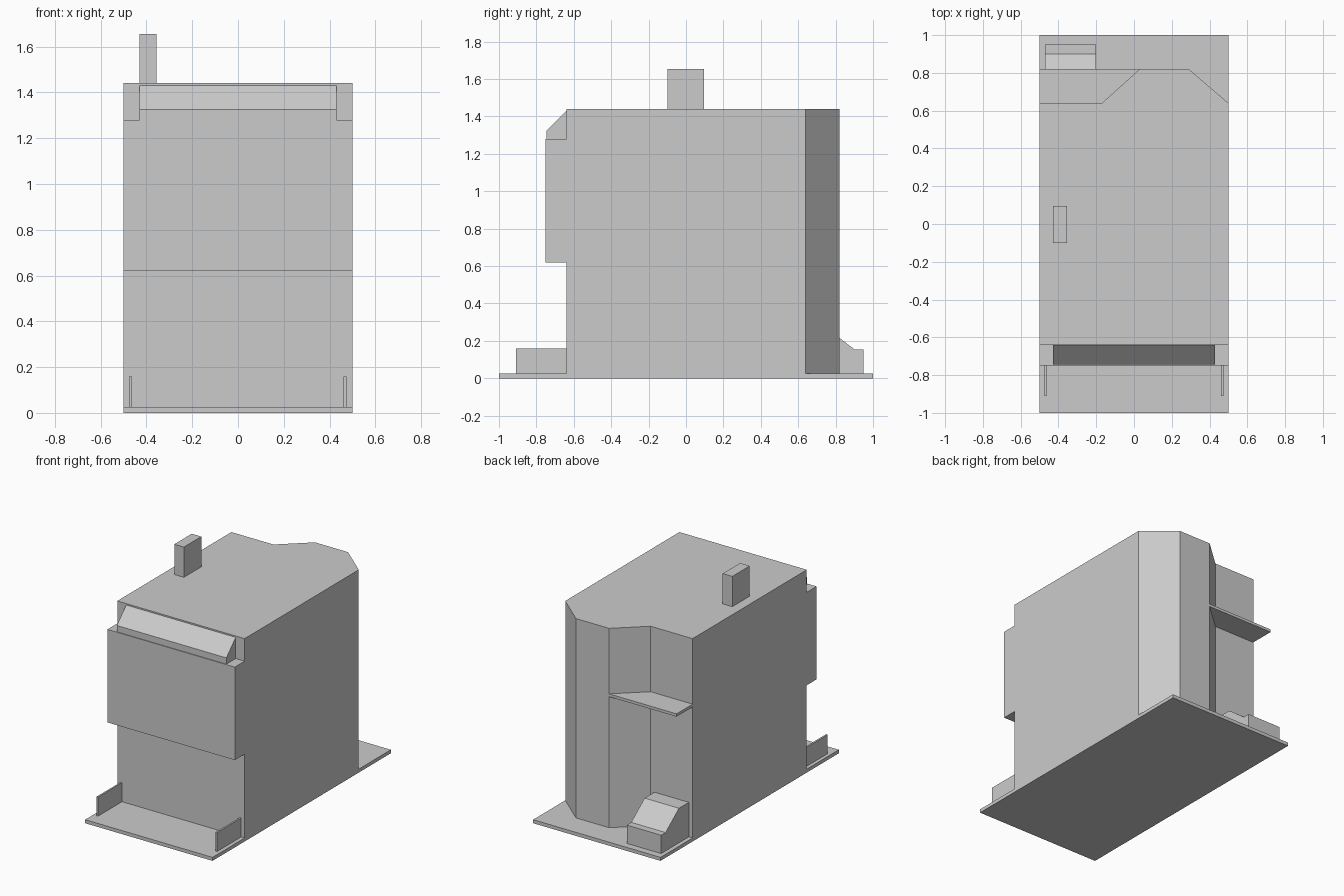
import bpy, bmesh
from mathutils import Vector

default = bpy.data.objects.get("Cube")
if default:
    bpy.data.objects.remove(default, do_unlink=True)

# One plain material for the whole building
COLOUR = (0.6, 0.6, 0.6, 1)
grey = bpy.data.materials.new("light grey")
grey.use_nodes = True
grey.diffuse_color = COLOUR
grey.node_tree.nodes["Principled BSDF"].inputs["Base Color"].default_value = COLOUR


def prism(name, points, offset):
    """Extrude a planar outline along an offset into a solid."""
    bm = bmesh.new()
    face = bm.faces.new([bm.verts.new(p) for p in points])
    moved = bmesh.ops.extrude_face_region(bm, geom=[face], use_keep_orig=True)["geom"]
    bmesh.ops.translate(bm, vec=Vector(offset),
                        verts=[g for g in moved if isinstance(g, bmesh.types.BMVert)])
    bmesh.ops.recalc_face_normals(bm, faces=bm.faces)
    mesh = bpy.data.meshes.new(name)
    bm.to_mesh(mesh)
    bm.free()
    mesh.materials.append(grey)
    obj = bpy.data.objects.new(name, mesh)
    bpy.context.collection.objects.link(obj)
    return obj


def plan(name, outline, z0, z1):
    """Raise an (x, y) floor plan from z0 to z1."""
    return prism(name, [(x, y, z0) for x, y in outline], (0, 0, z1 - z0))


def section(name, profile, x0, x1):
    """Sweep a (y, z) side profile from x0 to x1."""
    return prism(name, [(x0, y, z) for y, z in profile], (x1 - x0, 0, 0))


def box(name, x0, x1, y0, y1, z0, z1):
    return plan(name, [(x0, y0), (x1, y0), (x1, y1), (x0, y1)], z0, z1)


GROUND, ROOF = 0.025, 1.44
FRONT, BACK, BAY = -0.64, 0.64, 0.82

# Plot and main house with the angled rear bay
box("ground_slab", -0.5, 0.5, -1, 1, 0, GROUND)
plan("house_body", [(-0.5, FRONT), (0.5, FRONT), (0.5, BACK), (0.29, BAY),
                    (0.03, BAY), (-0.17, BACK), (-0.5, BACK)], GROUND, ROOF)

# Projecting upper storey and the sloped roof light above it
box("front_overhang", -0.5, 0.5, -0.75, FRONT, 0.62, 1.28)
section("front_roof_light", [(FRONT, 1.28), (-0.745, 1.28), (-0.745, 1.325),
                             (FRONT, 1.43)], -0.43, 0.43)

# Low walls on both sides of the front yard
for side, x in (("right", -0.469), ("left", 0.467)):
    box(f"front_wall_{side}", x - 0.006, x + 0.006, -0.91, FRONT, GROUND, 0.16)

# Chimney
box("chimney", -0.43, -0.355, -0.1, 0.095, ROOF, 1.655)

# Rear canopy filling the corner beside the bay
plan("rear_canopy", [(-0.5, BACK), (-0.17, BACK), (0.03, BAY), (-0.5, BAY)], 0.955, 0.975)

# Rear hatch with a sloped lid
section("rear_hatch", [(BACK, GROUND), (0.95, GROUND), (0.95, 0.155), (0.9, 0.155),
                       (0.75, 0.27), (BACK, 0.27)], -0.47, -0.2)
